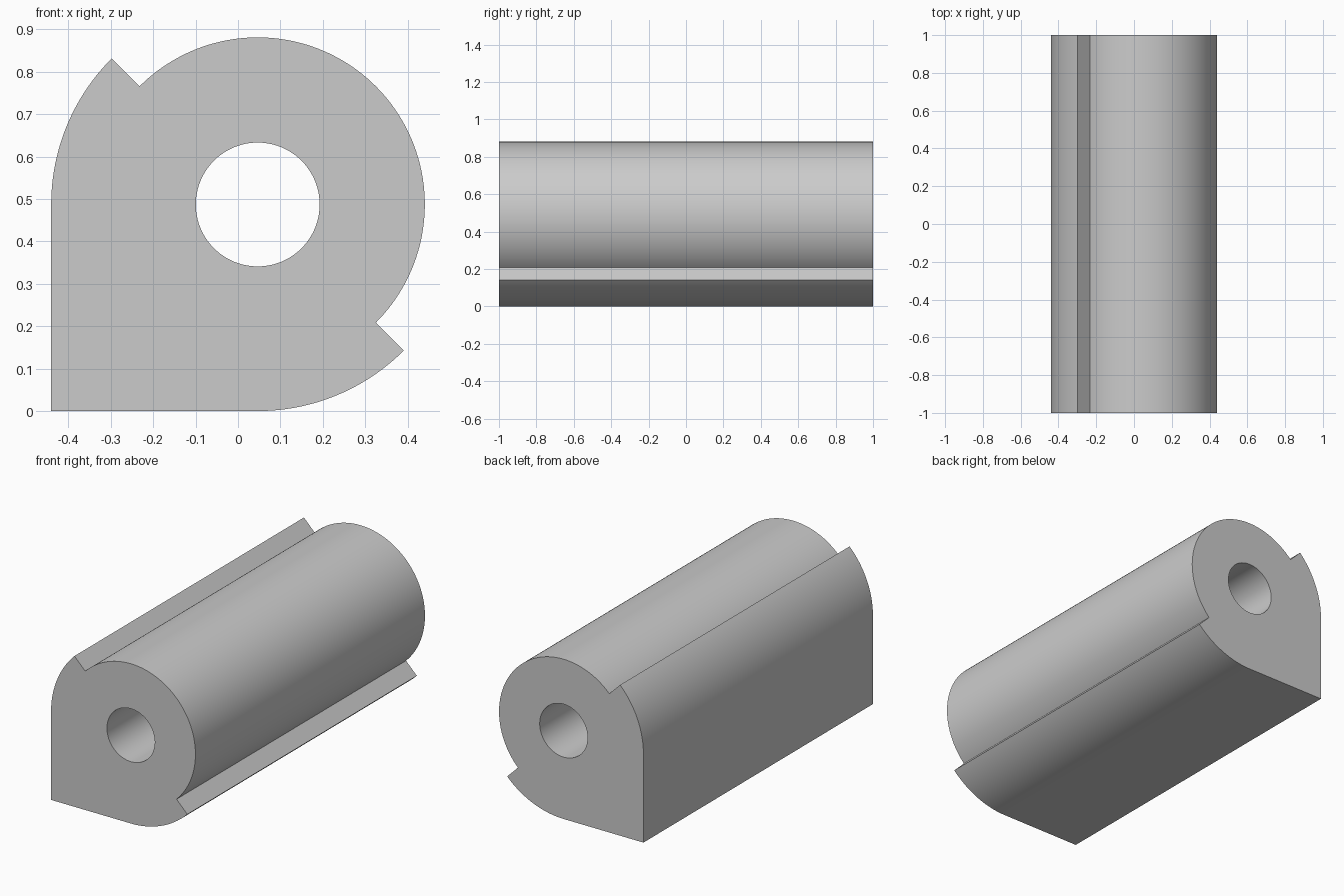
import bpy
import bmesh
from math import cos, sin, radians

default = bpy.data.objects.get("Cube")
if default:
    bpy.data.objects.remove(default, do_unlink=True)

OUTER, BODY, BORE = 0.487, 0.394, 0.146
CX, CZ = (OUTER - BODY) / 2, OUTER
HALF_LENGTH = 1.0


def arc(radius, start, end, steps):
    """Points on an arc about the bore axis, angles in degrees."""
    angles = [radians(start + (end - start) * i / steps) for i in range(steps + 1)]
    return [(CX + radius * cos(a), CZ + radius * sin(a)) for a in angles]


def add_loop(bm, points):
    verts = [bm.verts.new((x, -HALF_LENGTH, z)) for x, z in points]
    return [bm.edges.new((v, verts[(i + 1) % len(verts)])) for i, v in enumerate(verts)]


# Profile: round body, stepped lips on both sides, square corner at lower left
outline = (arc(BODY, -45, 135, 90) + arc(OUTER, 135, 180, 24)
           + [(CX - OUTER, 0)] + arc(OUTER, 270, 315, 24))
bore = arc(BORE, 0, 360, 96)[:-1]

# Fill the section between outline and bore, then extrude along the length
bm = bmesh.new()
edges = add_loop(bm, outline) + add_loop(bm, bore)
bmesh.ops.triangle_fill(bm, edges=edges, use_beauty=True, normal=(0, -1, 0))
extruded = bmesh.ops.extrude_face_region(bm, geom=bm.faces[:], use_keep_orig=True)
far_verts = [g for g in extruded["geom"] if isinstance(g, bmesh.types.BMVert)]
bmesh.ops.translate(bm, verts=far_verts, vec=(0, 2 * HALF_LENGTH, 0))
bmesh.ops.recalc_face_normals(bm, faces=bm.faces[:])

mesh = bpy.data.meshes.new("bored_block")
bm.to_mesh(mesh)
bm.free()
block = bpy.data.objects.new("bored_block", mesh)
bpy.context.collection.objects.link(block)

# Plain grey
grey = bpy.data.materials.new("light_grey")
grey.use_nodes = True
colour = (0.6, 0.6, 0.6, 1)
grey.diffuse_color = colour
grey.node_tree.nodes["Principled BSDF"].inputs["Base Color"].default_value = colour
mesh.materials.append(grey)

# Smooth curved walls, sharp corners
bpy.ops.object.select_all(action="DESELECT")
block.select_set(True)
bpy.context.view_layer.objects.active = block
bpy.ops.object.shade_smooth_by_angle(angle=radians(30))
